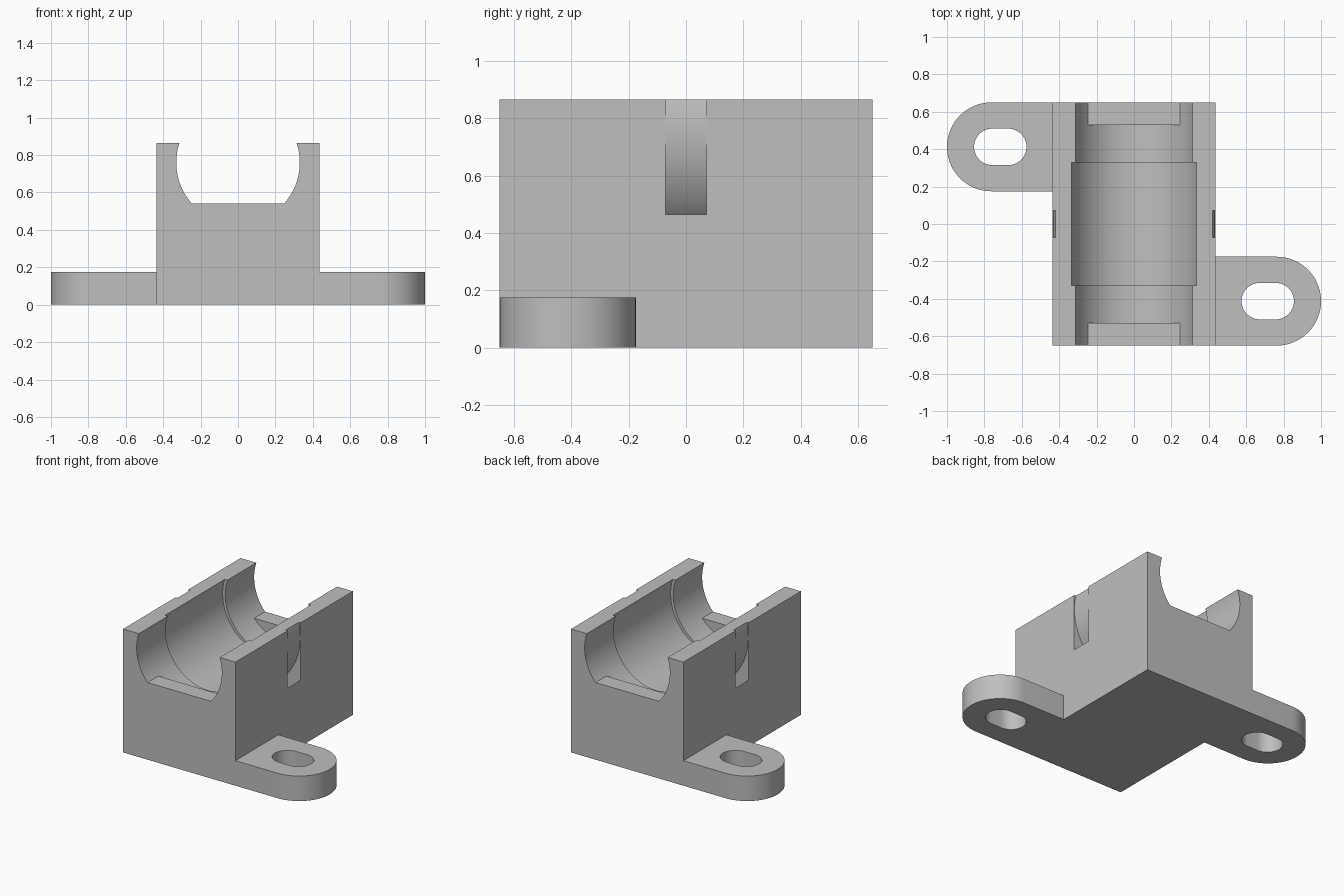
import bpy, bmesh
from math import sin, cos, pi, radians, asin
from mathutils import Vector

if "Cube" in bpy.data.objects:
    bpy.data.objects.remove(bpy.data.objects["Cube"], do_unlink=True)

grey = bpy.data.materials.new("plain grey")
grey.use_nodes = True
colour = (0.52, 0.52, 0.52, 1)
grey.diffuse_color = colour
grey.node_tree.nodes["Principled BSDF"].inputs["Base Color"].default_value = colour

HALF_W, HALF_L, HEIGHT = 0.435, 0.65, 0.865
BORE_Z, FLOOR_Z, TAB_H = 0.76, 0.54, 0.175


def arc(cx, cy, r, start, end, steps=48):
    """Points along an arc, angles in radians."""
    return [(cx + r * cos(start + (end - start) * i / steps),
             cy + r * sin(start + (end - start) * i / steps)) for i in range(steps + 1)]


def prism(name, outline, low, high, axis):
    """Extrude a 2D outline along y (outline is x, z) or z (outline is x, y)."""
    bm = bmesh.new()
    place = (lambda p: (p[0], low, p[1])) if axis == "y" else (lambda p: (p[0], p[1], low))
    face = bm.faces.new([bm.verts.new(place(p)) for p in outline])
    extruded = bmesh.ops.extrude_face_region(bm, geom=[face])["geom"]
    shift = Vector((0, high - low, 0) if axis == "y" else (0, 0, high - low))
    bmesh.ops.translate(bm, vec=shift, verts=[v for v in extruded if isinstance(v, bmesh.types.BMVert)])
    bmesh.ops.recalc_face_normals(bm, faces=bm.faces)
    mesh = bpy.data.meshes.new(name)
    bm.to_mesh(mesh)
    bm.free()
    mesh.materials.append(grey)
    obj = bpy.data.objects.new(name, mesh)
    bpy.context.collection.objects.link(obj)
    return obj


def rod(name, radius, half_length):
    """Cylinder along the bore axis."""
    return prism(name, arc(0, BORE_Z, radius, 0, 2 * pi, 128)[:-1], -half_length, half_length, "y")


def cut(obj, cutter):
    """Subtract the cutter and discard it."""
    cutter.hide_render = True
    mod = obj.modifiers.new("cut", "BOOLEAN")
    mod.operation, mod.solver, mod.object = "DIFFERENCE", "EXACT", cutter
    bpy.ops.object.select_all(action="DESELECT")
    bpy.context.view_layer.objects.active = obj
    obj.select_set(True)
    bpy.ops.object.modifier_apply(modifier=mod.name)
    bpy.data.objects.remove(cutter, do_unlink=True)


def smooth(obj):
    bpy.ops.object.select_all(action="DESELECT")
    bpy.context.view_layer.objects.active = obj
    obj.select_set(True)
    bpy.ops.object.shade_smooth_by_angle(angle=radians(25))


# Main block with the open bore and its wider middle seat
block = prism("holder_block", [(-HALF_W, 0), (HALF_W, 0), (HALF_W, HEIGHT), (-HALF_W, HEIGHT)],
              -HALF_L, HALF_L, "y")
cut(block, rod("bore_cutter", 0.33, 0.8))
cut(block, rod("seat_cutter", 0.35, 0.33))

# Ring-shaped strap channel running under the bore and out of both sides
strap = rod("strap_cutter", 0.526, 0.071)
cut(strap, rod("strap_core", 0.433, 0.2))
cut(block, strap)
smooth(block)

# Flat end stops at both mouths of the bore
r = 0.331
angle = asin((BORE_Z - FLOOR_Z) / r)
for name, y in (("front_end_stop", -HALF_L), ("back_end_stop", HALF_L - 0.12)):
    prism(name, arc(0, BORE_Z, r, pi + angle, 2 * pi - angle), y, y + 0.12, "y")

# Rounded mounting tabs with slotted holes, on opposite corners
R, SLOT_R = 0.2375, 0.0975
for name, s in (("front_left_tab", 1), ("back_right_tab", -1)):
    cy = -(HALF_L - R)
    outline = [(HALF_W, cy - R)] + arc(1 - R, cy, R, -pi / 2, pi / 2) + [(HALF_W, cy + R)]
    slot = (arc(0.7575, cy, SLOT_R, -pi / 2, pi / 2, 24)
            + arc(0.6725, cy, SLOT_R, pi / 2, 3 * pi / 2, 24))
    tab = prism(name, [(s * x, s * y) for x, y in outline], 0, TAB_H, "z")
    cut(tab, prism("slot_cutter", [(s * x, s * y) for x, y in slot], -0.1, 0.3, "z"))
    smooth(tab)
